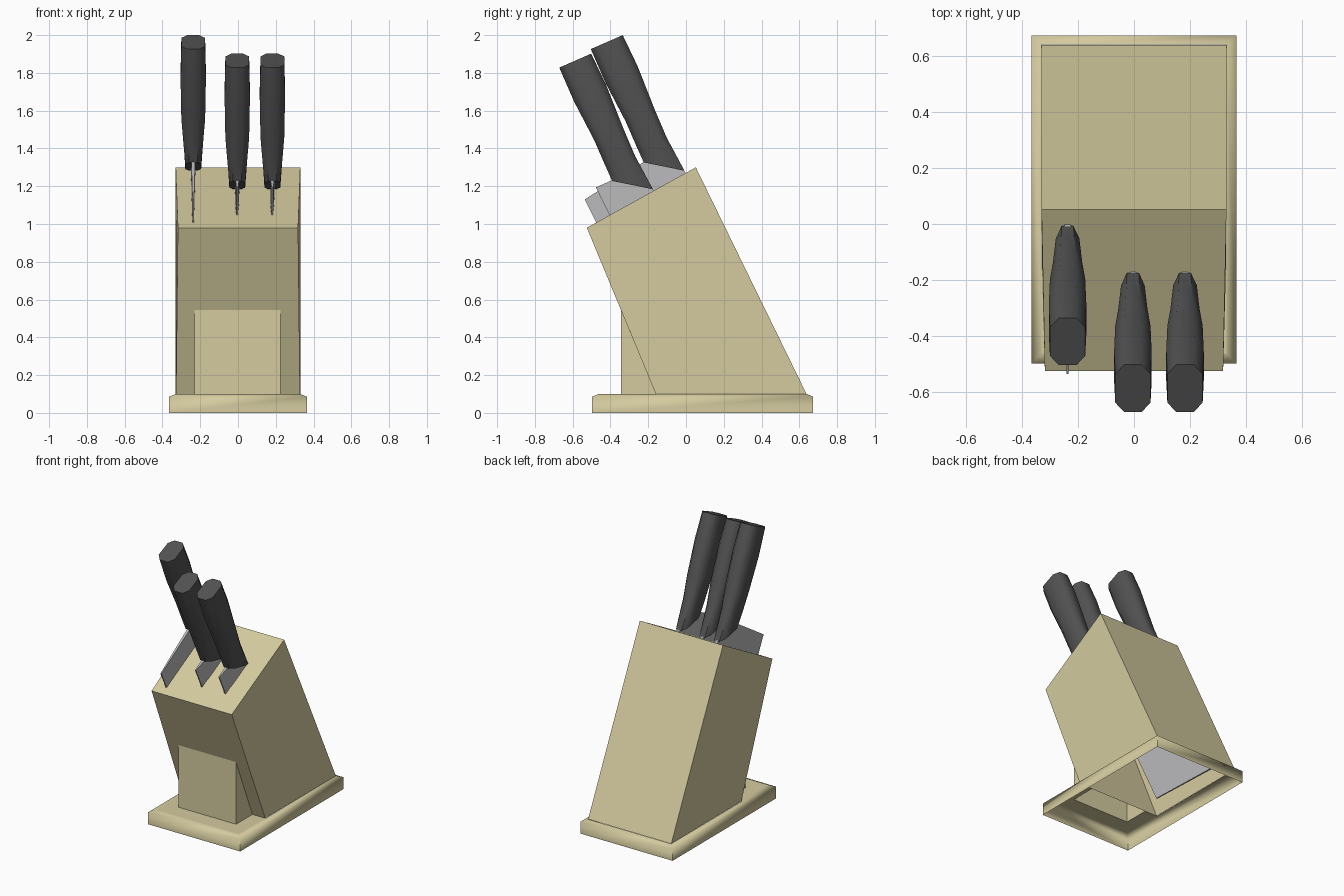
import bpy, bmesh, math

if "Cube" in bpy.data.objects:
    bpy.data.objects.remove(bpy.data.objects["Cube"])


def material(name, rgb):
    m = bpy.data.materials.new(name)
    m.diffuse_color = (*rgb, 1)
    m.use_nodes = True
    m.node_tree.nodes["Principled BSDF"].inputs["Base Color"].default_value = m.diffuse_color
    return m


WOOD = material("pale_wood", (0.66, 0.595, 0.345))
BLACK = material("charcoal_handle", (0.085, 0.085, 0.085))
STEEL = material("steel_grey", (0.50, 0.50, 0.51))


def finish(name, bm, mat, angle=None):
    bmesh.ops.remove_doubles(bm, verts=bm.verts, dist=1e-5)
    bmesh.ops.recalc_face_normals(bm, faces=bm.faces)
    me = bpy.data.meshes.new(name)
    bm.to_mesh(me)
    bm.free()
    me.materials.append(mat)
    ob = bpy.data.objects.new(name, me)
    bpy.context.collection.objects.link(ob)
    if angle:
        bpy.context.view_layer.objects.active = ob
        ob.select_set(True)
        bpy.ops.object.shade_smooth_by_angle(angle=math.radians(angle))
        ob.select_set(False)
    return ob


def prism(name, pts, mat, x=0, skip=()):
    """Side profile of (y, z, half width); edges listed in skip stay open."""
    bm = bmesh.new()
    left = [bm.verts.new((x - w, y, z)) for y, z, w in pts]
    right = [bm.verts.new((x + w, y, z)) for y, z, w in pts]
    bm.faces.new(left)
    bm.faces.new(right[::-1])
    n = len(pts)
    for i in range(n):
        if i not in skip:
            j = (i + 1) % n
            bm.faces.new((left[i], left[j], right[j], right[i]))
    return finish(name, bm, mat)


# Base: open underneath, softly sloped rim, top open where the block stands
bm = bmesh.new()
rings = []
for x, y0, y1, z in ((0.365, -0.497, 0.673, 0), (0.365, -0.497, 0.673, 0.086),
                     (0.33, -0.462, 0.64, 0.1)):
    rings.append([bm.verts.new(p) for p in
                  ((-x, y0, z), (x, y0, z), (x, y1, z), (-x, y1, z))])
for a, b in zip(rings, rings[1:]):
    for i in range(4):
        j = (i + 1) % 4
        bm.faces.new((a[i], a[j], b[j], b[i]))
xs, ys = (-0.33, -0.23, 0.226, 0.33), (-0.462, -0.345, -0.16)
for i in range(3):
    for j in range(2):
        if (i, j) != (1, 1):
            bm.faces.new([bm.verts.new((xs[i + a], ys[j + b], 0.1))
                          for a, b in ((0, 0), (1, 0), (1, 1), (0, 1))])
finish("base", bm, WOOD, 70)

# Slanted knife block, hollow below, and its front prop
prism("block", [(-0.16, 0.1, 0.328), (0.638, 0.1, 0.33),
                (0.052, 1.3, 0.33), (-0.525, 0.98, 0.318)], WOOD, skip=(0,))
prism("front_prop", [(-0.345, 0.1, 0.228), (-0.16, 0.1, 0.228),
                     (-0.345, 0.546, 0.228)], WOOD, x=-0.002, skip=(0, 1))

# Handle sections: front (y, z), back (y, z), half width
SECTIONS = [
    ((-0.224, 1.326), (-0.008, 1.282), 0.042),
    ((-0.266, 1.420), (-0.103, 1.459), 0.052),
    ((-0.320, 1.544), (-0.166, 1.607), 0.063),
    ((-0.425, 1.745), (-0.256, 1.835), 0.067),
    ((-0.504, 1.926), (-0.335, 2.000), 0.063),
]
OCTAGON = [(0, -.5), (.2, -1), (.8, -1), (1, -.5), (1, .5), (.8, 1), (.2, 1), (0, .5)]


def handle(name, x, dy, dz):
    bm = bmesh.new()
    loops = []
    for f, b, w in SECTIONS:
        loops.append([bm.verts.new((x + v * w, f[0] + u * (b[0] - f[0]) + dy,
                                    f[1] + u * (b[1] - f[1]) + dz)) for u, v in OCTAGON])
    for a, b in zip(loops, loops[1:]):
        for i in range(8):
            j = (i + 1) % 8
            bm.faces.new((a[i], a[j], b[j], b[i]))
    bm.faces.new(loops[0])
    bm.faces.new(loops[-1])
    finish(name, bm, BLACK, 50)


# Knives: one wide blade at the back, two smaller ones in front
DY, DZ = -0.167, -0.098
handle("large_knife_handle", -0.237, 0, 0)
prism("large_knife_blade", [(-0.536, 1.13, 0.004), (-0.224, 1.328, 0.010),
                            (-0.01, 1.286, 0.011), (0.48, 0.28, 0.011),
                            (0.50, 0.13, 0.006), (-0.05, 0.15, 0.004)], STEEL, x=-0.237)
for side, x in (("middle", -0.004), ("right", 0.182)):
    handle(side + "_knife_handle", x, DY, DZ)
    prism(side + "_knife_blade", [(-0.477, 1.194, 0.004), (-0.391, 1.232, 0.010),
                                  (-0.177, 1.188, 0.011), (0.20, 0.40, 0.006),
                                  (-0.10, 0.42, 0.004)], STEEL, x=x)
